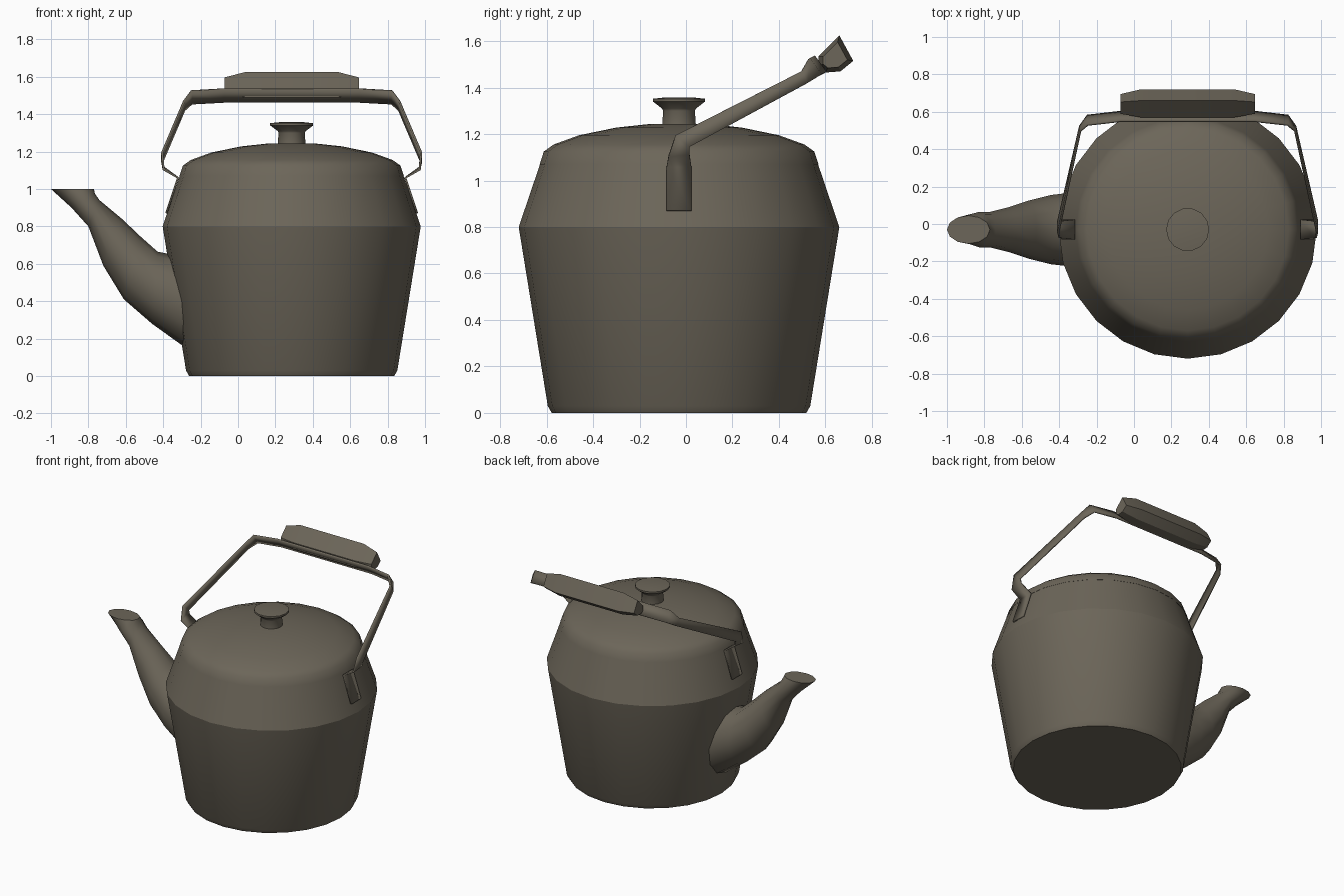
import bpy, bmesh, math
from mathutils import Vector

cube = bpy.data.objects.get("Cube")
if cube:
    bpy.data.objects.remove(cube, do_unlink=True)

CX, CY = 0.287, -0.03  # axis of the pot

metal = bpy.data.materials.new("dark olive metal")
metal.use_nodes = True
metal.diffuse_color = (0.15, 0.132, 0.1, 1)
metal.node_tree.nodes["Principled BSDF"].inputs["Base Color"].default_value = metal.diffuse_color


def finish(name, bm, angle=35):
    bmesh.ops.recalc_face_normals(bm, faces=bm.faces)
    mesh = bpy.data.meshes.new(name)
    bm.to_mesh(mesh)
    bm.free()
    mesh.materials.append(metal)
    obj = bpy.data.objects.new(name, mesh)
    bpy.context.collection.objects.link(obj)
    bpy.ops.object.select_all(action="DESELECT")
    obj.select_set(True)
    bpy.context.view_layer.objects.active = obj
    bpy.ops.object.shade_smooth_by_angle(angle=math.radians(angle))
    return obj


def loft(name, rings, angle=35):
    """Skin a list of closed point rings and cap both ends."""
    bm = bmesh.new()
    loops = [[bm.verts.new(p) for p in ring] for ring in rings]
    n = len(loops[0])
    for a, b in zip(loops, loops[1:]):
        for i in range(n):
            j = (i + 1) % n
            bm.faces.new((a[i], a[j], b[j], b[i]))
    bm.faces.new(loops[0])
    bm.faces.new(loops[-1])
    return finish(name, bm, angle)


def lathe(name, profile, sides, angle=35):
    turns = [2 * math.pi * i / sides for i in range(sides)]
    return loft(name, [[(CX + r * math.cos(t), CY + r * math.sin(t), z) for t in turns]
                       for r, z in profile], angle)


# Pot, domed lid and knob
lathe("pot_body", [(0.548, 0), (0.565, 0.03), (0.69, 0.8), (0.595, 1.08)], 24, 25)
lathe("lid", [(0.6, 1.07), (0.582, 1.125), (0.54, 1.155), (0.43, 1.195),
              (0.27, 1.228), (0.13, 1.243), (0.03, 1.245)], 24, 40)
lathe("lid_knob", [(0.075, 1.23), (0.07, 1.3), (0.075, 1.31), (0.115, 1.34), (0.115, 1.352),
                   (0.06, 1.358)], 14)

# Spout: each section is lower edge (x, z), upper edge (x, z), half width
sections = [((-0.16, 0.12), (-0.16, 0.6), 0.2),
            ((-0.3, 0.165), (-0.33, 0.645), 0.2),
            ((-0.46, 0.28), (-0.43, 0.665), 0.185),
            ((-0.61, 0.41), (-0.52, 0.745), 0.155),
            ((-0.72, 0.59), (-0.62, 0.84), 0.12),
            ((-0.8, 0.8), (-0.74, 0.94), 0.095),
            ((-0.89, 0.9), (-0.765, 0.975), 0.095),
            ((-1.0, 1.0), (-0.77, 1.0), 0.075)]
rings = []
for low, high, half in sections:
    low, high = Vector(low), Vector(high)
    mid, arm = (low + high) / 2, (high - low) / 2
    ring = []
    for i in range(12):
        t = math.tau * i / 12
        p = mid + arm * math.cos(t)
        ring.append((p.x, CY + half * math.sin(t), p.y))
    rings.append(ring)
loft("spout", rings, 50)

# Bail strap: point offset from the pot axis (x), y, z, then half width vector (y, z)
half_strap = [(0.67, -0.03, 0.87, 0.053, 0), (0.608, -0.03, 1.06, 0.053, 0),
              (0.685, -0.03, 1.11, 0.045, 0.005), (0.692, -0.015, 1.17, -0.03, 0.025),
              (0.575, 0.51, 1.445, -0.013, 0.025), (0.535, 0.555, 1.49, -0.025, 0.035),
              (0.36, 0.575, 1.5, -0.025, 0.035)]
path = [(CX - p[0], *p[1:]) for p in half_strap] + [(CX + p[0], *p[1:]) for p in half_strap[::-1]]
bm = bmesh.new()
pairs = [(bm.verts.new((x, y - wy, z - wz)), bm.verts.new((x, y + wy, z + wz)))
         for x, y, z, wy, wz in path]
for k, (a, b) in enumerate(zip(pairs, pairs[1:])):
    # The half width turns over between foot and strap, so keep the front edge in front
    flip_a = path[k][3] < 0
    flip_b = path[k + 1][3] < 0
    a = a[::-1] if flip_a else a
    b = b[::-1] if flip_b else b
    bm.faces.new((a[0], a[1], b[1], b[0]))
strap = finish("handle_strap", bm, 30)
thick = strap.modifiers.new("thickness", "SOLIDIFY")
thick.thickness = 0.012
thick.offset = 0

# Grip: tilted block section with chamfered ends
section = [(0.57, 1.535), (0.66, 1.625), (0.72, 1.515), (0.665, 1.47), (0.6, 1.465), (0.57, 1.49)]
gy, gz = 0.635, 1.53


def grip_ring(offset, scale):
    return [(CX + offset, gy + (y - gy) * scale, gz + (z - gz) * scale) for y, z in section]


loft("handle_grip", [grip_ring(-0.36, 0.7), grip_ring(-0.25, 1),
                     grip_ring(0.25, 1), grip_ring(0.36, 0.7)], 20)
